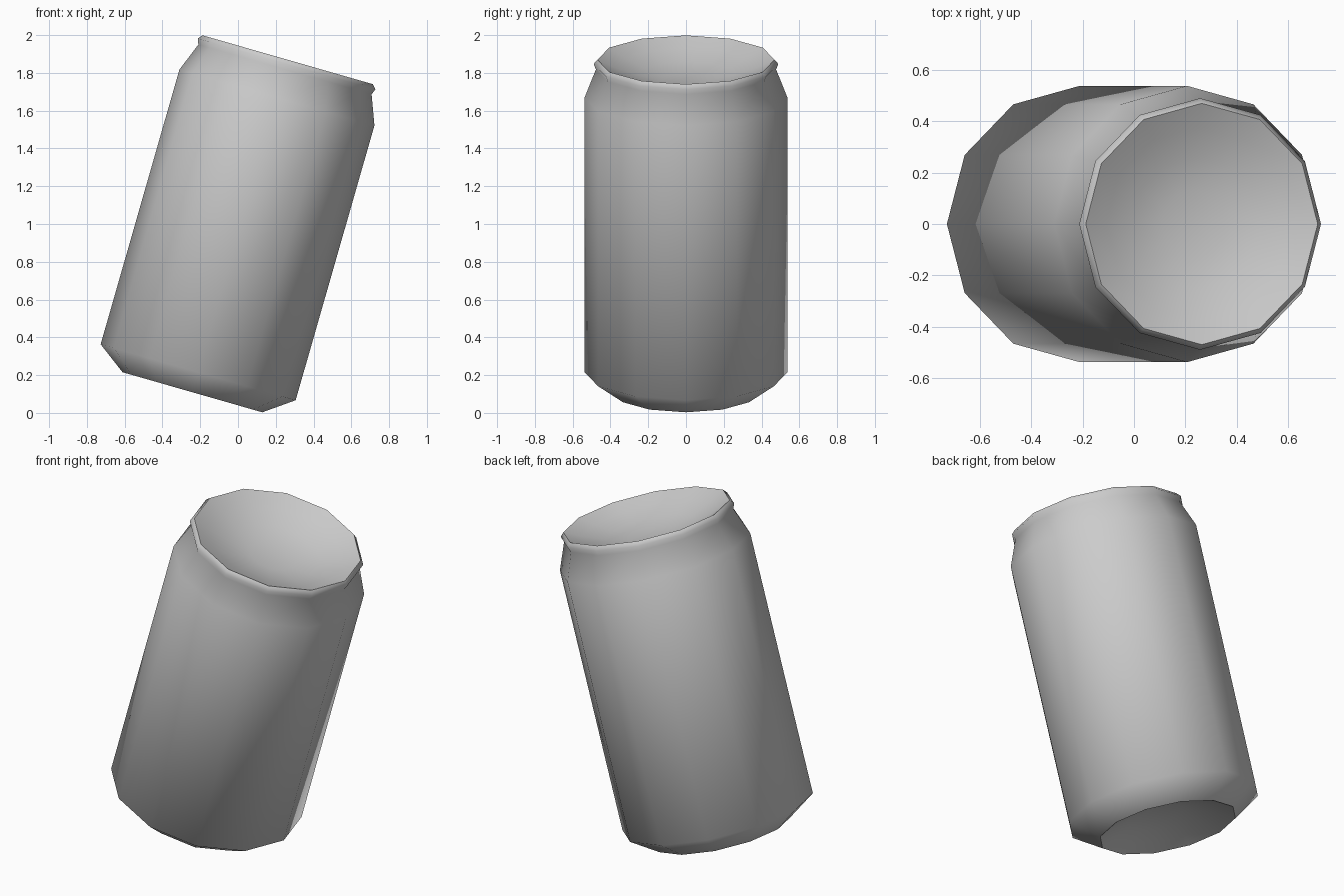
import bpy, bmesh, math

SIDES = 12
TILT = math.radians(16)

cube = bpy.data.objects.get("Cube")
if cube:
    bpy.data.objects.remove(cube, do_unlink=True)

metal = bpy.data.materials.new("plain_grey_metal")
metal.use_nodes = True
grey = (0.6, 0.6, 0.6, 1)
metal.diffuse_color = grey
metal.node_tree.nodes["Principled BSDF"].inputs["Base Color"].default_value = grey

# Radius and height along the can's axis, from base edge to rim
wall = [
    (0.385, -0.11),   # base edge
    (0.537, 0.0),     # bottom of wall
    (0.537, 1.513),   # shoulder
    (0.477, 1.668),   # neck
    (0.489, 1.698),   # lip
    (0.469, 1.721),   # rim
]


def dish(radius, height, depth):
    """Profile of a shallow dish hollowed into one end, from edge to middle."""
    return [(radius * t, height + depth * (1 - t * t)) for t in (0.8, 0.55, 0.28)]


base_dish = dish(*wall[0], 0.1)
lid_dish = dish(*wall[-1], -0.12)
profile = base_dish[::-1] + wall + lid_dish
creases = (len(base_dish), len(base_dish) + len(wall) - 1)


def ring(bm, radius, height):
    step = math.tau / SIDES
    return [bm.verts.new((radius * math.cos(i * step), radius * math.sin(i * step), height))
            for i in range(SIDES)]


# Can body: stacked rings, dished inward at the base and the lid
bm = bmesh.new()
rings = [ring(bm, r, h) for r, h in profile]
for low, high in zip(rings, rings[1:]):
    for i in range(SIDES):
        j = (i + 1) % SIDES
        bm.faces.new((low[i], low[j], high[j], high[i]))
bm.faces.new(list(reversed(rings[0])))
bm.faces.new(rings[-1])

# Smooth all over, with creases at the base edge and the rim
for face in bm.faces:
    face.smooth = True
for k in creases:
    for i in range(SIDES):
        bm.edges.get((rings[k][i], rings[k][(i + 1) % SIDES])).smooth = False

mesh = bpy.data.meshes.new("can")
bm.to_mesh(mesh)
bm.free()
mesh.materials.append(metal)

can = bpy.data.objects.new("can", mesh)
can.location = (-0.211, 0, 0.215)
can.rotation_euler = (0, TILT, 0)
bpy.context.collection.objects.link(can)
